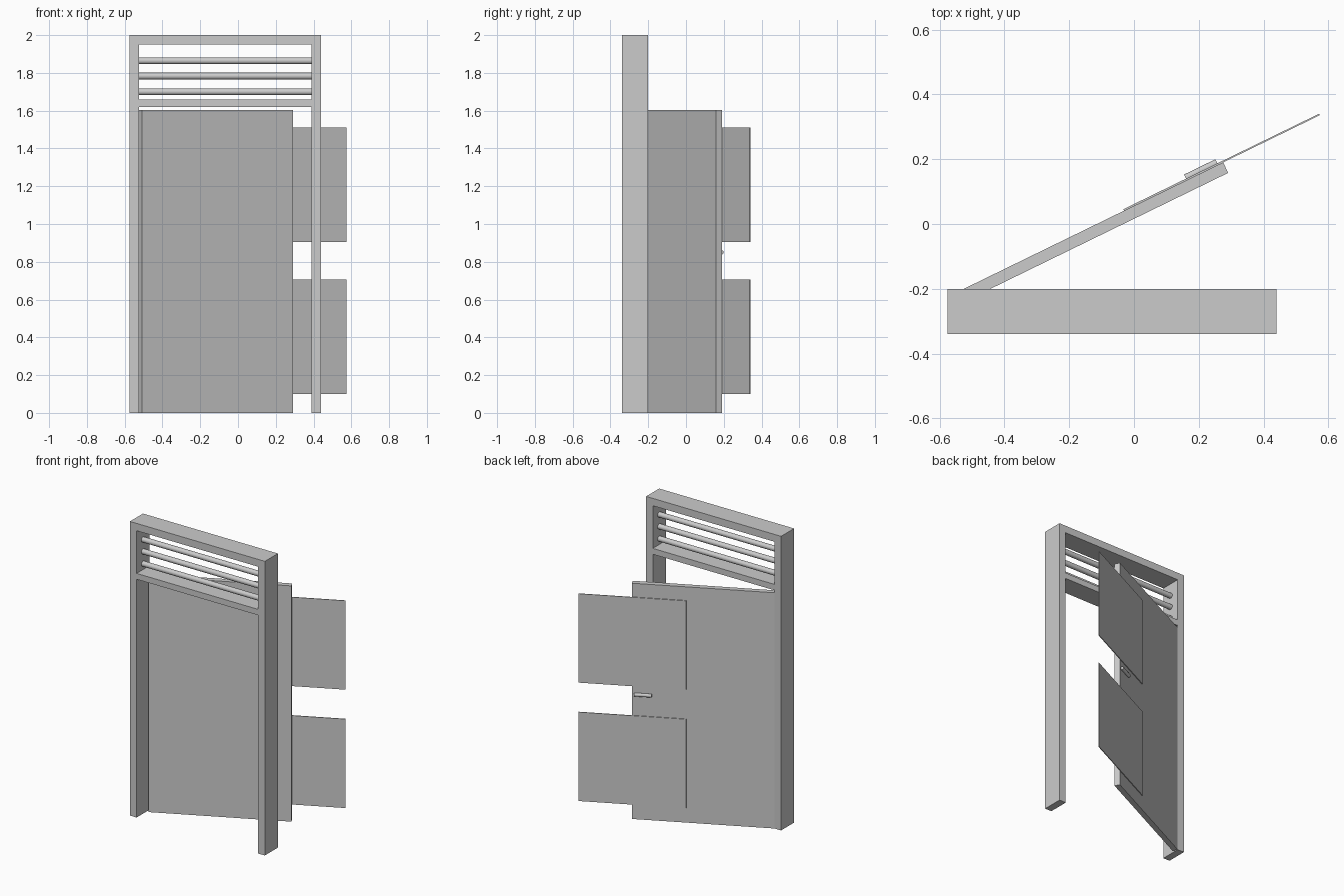
import bpy
import math
from mathutils import Matrix, Vector

if "Cube" in bpy.data.objects:
    bpy.data.objects.remove(bpy.data.objects["Cube"])

grey = bpy.data.materials.new("plain grey")
grey.diffuse_color = (0.6, 0.6, 0.6, 1)
grey.use_nodes = True
grey.node_tree.nodes["Principled BSDF"].inputs["Base Color"].default_value = grey.diffuse_color

# Door leaf swings about the back left edge of the opening
HINGE = Matrix.Translation((-0.525, -0.20, 0)) @ Matrix.Rotation(math.radians(26), 4, 'Z')


def box(name, lo, hi, place=Matrix()):
    """Box between two corners, optionally placed in another frame."""
    lo, hi = Vector(lo), Vector(hi)
    bpy.ops.mesh.primitive_cube_add(size=1)
    ob = bpy.context.object
    ob.name = name
    ob.data.transform(place @ Matrix.Translation((lo + hi) / 2)
                      @ Matrix.Diagonal((*(hi - lo), 1)))
    ob.data.materials.append(grey)
    return ob


def rod(name, x0, x1, y, z, radius, sides, place=Matrix()):
    """Round rod running along local x."""
    bpy.ops.mesh.primitive_cylinder_add(vertices=sides, radius=radius, depth=x1 - x0)
    ob = bpy.context.object
    ob.name = name
    ob.data.transform(place @ Matrix.Translation(((x0 + x1) / 2, y, z))
                      @ Matrix.Rotation(math.pi / 2, 4, 'Y'))
    ob.data.materials.append(grey)
    bpy.ops.object.shade_smooth_by_angle(angle=math.radians(50))
    return ob


# Frame: two posts, head rail and transom
F, B = -0.34, -0.20
box("left_post", (-0.575, F, 0), (-0.525, B, 2))
box("right_post", (0.39, F, 0), (0.44, B, 2))
box("head_rail", (-0.525, F, 1.95), (0.39, B, 2))
box("transom", (-0.525, F, 1.62), (0.39, B, 1.66))

# Round bars in the opening above the transom
for i, z in enumerate((1.70, 1.783, 1.864)):
    rod(f"bar_{i + 1}", -0.525, 0.39, -0.27, z, 0.018, 16)

# Door leaf, standing ajar
box("door_leaf", (0, -0.036, 0), (0.89, 0, 1.603), HINGE)

# Thin sheets fixed to the back of the leaf, overhanging its free edge
for name, z in (("lower_sheet", 0.10), ("upper_sheet", 0.905)):
    box(name, (0.55, 0, z), (1.222, 0.005, z + 0.605), HINGE)

# Handle on the back of the leaf
rod("handle", 0.765, 0.873, 0.007, 0.85, 0.012, 8, HINGE)
